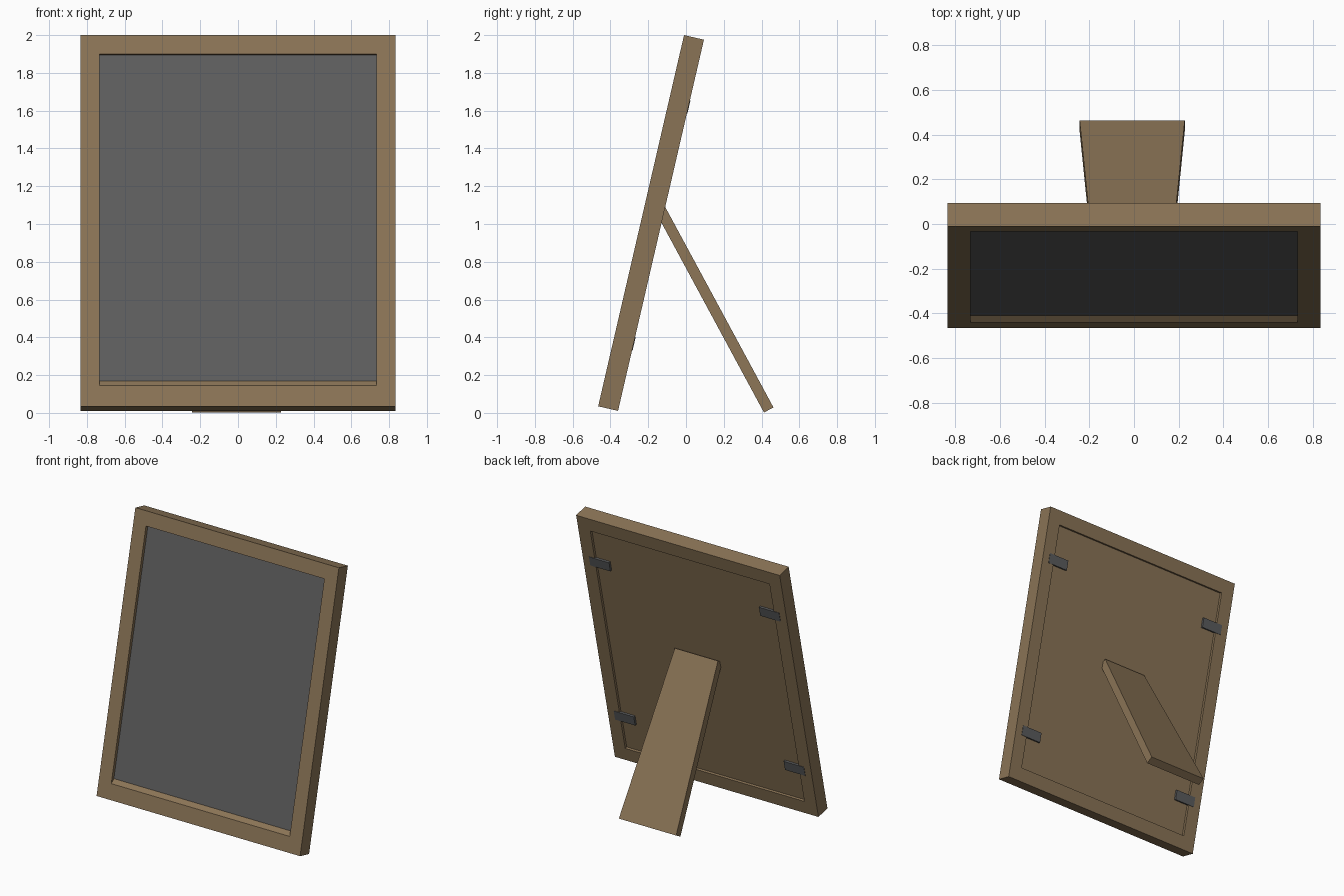
import bpy, bmesh, math
from mathutils import Matrix, Vector

if "Cube" in bpy.data.objects:
    bpy.data.objects.remove(bpy.data.objects["Cube"])

LEAN = math.radians(13.03)
# local frame space: x across, y depth from the front face, z up along the frame
TILT = Matrix.Translation((0, -0.465, 0.035)) @ Matrix.Rotation(-LEAN, 4, 'X')
H, T, W = 2.017, 0.108, 0.835


def material(name, rgb):
    m = bpy.data.materials.new(name)
    m.diffuse_color = (*rgb, 1)
    m.use_nodes = True
    m.node_tree.nodes["Principled BSDF"].inputs["Base Color"].default_value = m.diffuse_color
    return m


wood = material("brown_wood", (0.255, 0.174, 0.093))
grey = material("picture_grey", (0.112, 0.112, 0.112))
metal = material("dark_metal", (0.105, 0.108, 0.112))


def finish(bm, name, mat, matrix=None):
    bmesh.ops.recalc_face_normals(bm, faces=bm.faces)
    me = bpy.data.meshes.new(name)
    bm.to_mesh(me)
    bm.free()
    me.materials.append(mat)
    ob = bpy.data.objects.new(name, me)
    bpy.context.collection.objects.link(ob)
    if matrix:
        ob.matrix_world = matrix
    return ob


def box(name, mat, x0, x1, y0, y1, z0, z1):
    bm = bmesh.new()
    bmesh.ops.create_cube(bm, size=1)
    for v in bm.verts:
        v.co = ((x0 + x1) / 2 + v.co.x * (x1 - x0),
                (y0 + y1) / 2 + v.co.y * (y1 - y0),
                (z0 + z1) / 2 + v.co.z * (z1 - z0))
    return finish(bm, name, mat, TILT)


# Frame border: rectangular loops (half width, bottom, top, depth) joined in a ring
loops = [(W, 0, H, 0), (W, 0, H, T),
         (0.735, 0.10, 1.915, T), (0.735, 0.10, 1.915, 0.06),
         (0.732, 0.144, 1.914, 0.024), (0.732, 0.112, 1.914, 0)]
bm = bmesh.new()
rings = [[bm.verts.new((x, d, z)) for x, z in ((-w, a), (w, a), (w, b), (-w, b))]
         for w, a, b, d in loops]
for i, r in enumerate(rings):
    n = rings[(i + 1) % len(rings)]
    for k in range(4):
        j = (k + 1) % 4
        bm.faces.new((r[k], r[j], n[j], n[k]))
finish(bm, "frame_border", wood, TILT)

# Picture panel and recessed backing board
box("picture_panel", grey, -0.735, 0.735, 0.024, 0.04, 0.14, 1.917)
box("backing_board", wood, -0.735, 0.735, 0.045, T - 0.018, 0.10, 1.915)

# Four metal clips bridging the border and the board
for side in (-1, 1):
    for z in (0.365, H - 0.365):
        xs = sorted((side * (W - 0.055), side * (W - 0.22)))
        box("retaining_clip", metal, *xs, T - 0.012, T + 0.003, z - 0.036, z + 0.036)

# Tapered easel leg, embedded in the board at its top
top, foot = Vector((0, -0.11, 1.09)), Vector((0, 0.463, 0.029))
along = (foot - top).normalized()
inward = Vector((0, along.z, -along.y)) * 0.057
bm = bmesh.new()
vs = []
for p, hw in ((top, 0.177), (foot, 0.235)):
    for off in (Vector(), inward):
        for s in (-1, 1):
            vs.append(bm.verts.new(p + off + Vector((-0.008 + s * hw, 0, 0))))
bmesh.ops.convex_hull(bm, input=vs)
bmesh.ops.dissolve_limit(bm, angle_limit=0.01, verts=bm.verts, edges=bm.edges)
finish(bm, "easel_leg", wood)
